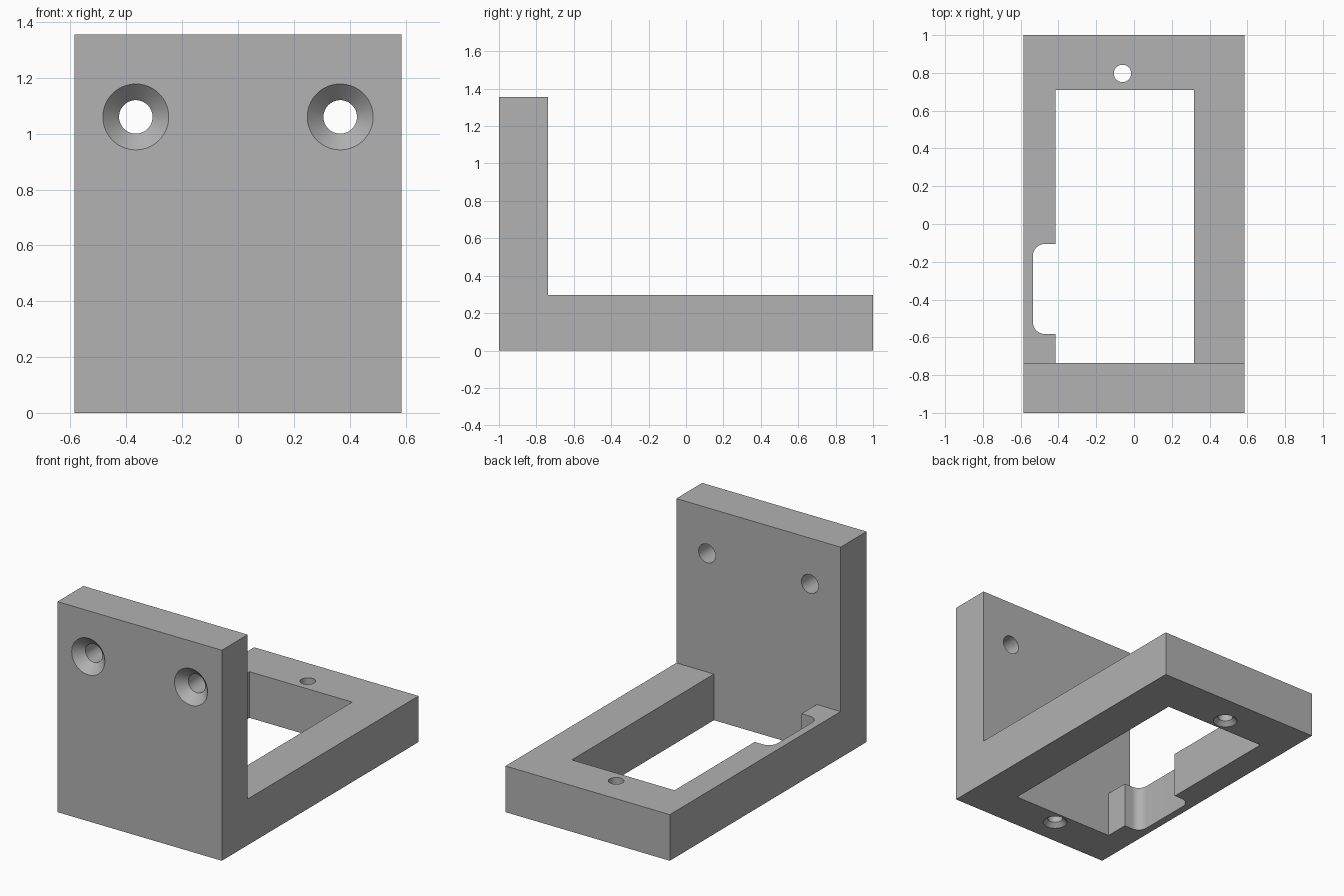
import bpy, bmesh, math
from mathutils import Matrix, Vector

if "Cube" in bpy.data.objects:
    bpy.data.objects.remove(bpy.data.objects["Cube"], do_unlink=True)

HALF_W, HALF_L = 0.585, 1.0
BASE_H, WALL_H, WALL_Y = 0.297, 1.355, -0.737

grey = bpy.data.materials.new("plain grey")
grey.use_nodes = True
colour = (0.445, 0.445, 0.445, 1)
grey.diffuse_color = colour
grey.node_tree.nodes["Principled BSDF"].inputs["Base Color"].default_value = colour


def prism(name, points, direction):
    """Extrude a closed outline of 3D points along a direction."""
    bm = bmesh.new()
    face = bm.faces.new([bm.verts.new(p) for p in points])
    new = bmesh.ops.extrude_face_region(bm, geom=[face])["geom"]
    verts = [g for g in new if isinstance(g, bmesh.types.BMVert)]
    bmesh.ops.translate(bm, verts=verts, vec=direction)
    return finish(name, bm)


def finish(name, bm):
    bmesh.ops.recalc_face_normals(bm, faces=bm.faces)
    mesh = bpy.data.meshes.new(name)
    bm.to_mesh(mesh)
    bm.free()
    mesh.materials.append(grey)
    obj = bpy.data.objects.new(name, mesh)
    bpy.context.collection.objects.link(obj)
    return obj


def screw_hole(name, mouth, axis, radius, head, depth):
    """Cutter for a countersunk hole: a lathed profile with its mouth on a face."""
    eps = 0.02
    profile = [(0, -eps), (head + eps, -eps), (radius, head - radius),
               (radius, depth), (0, depth)]
    bm = bmesh.new()
    verts = [bm.verts.new((r, 0, z)) for r, z in profile]
    edges = [bm.edges.new(pair) for pair in zip(verts, verts[1:])]
    bmesh.ops.spin(bm, geom=verts + edges, cent=(0, 0, 0), axis=(0, 0, 1),
                   angle=math.tau, steps=64)
    bmesh.ops.remove_doubles(bm, verts=bm.verts, dist=1e-5)
    turn = Vector((0, 0, 1)).rotation_difference(Vector(axis)).to_matrix().to_4x4()
    bmesh.ops.transform(bm, matrix=Matrix.Translation(mouth) @ turn, verts=bm.verts)
    return finish(name, bm)


# L-shaped body
outline = [(-HALF_L, 0), (HALF_L, 0), (HALF_L, BASE_H),
           (WALL_Y, BASE_H), (WALL_Y, WALL_H), (-HALF_L, WALL_H)]
bracket = prism("mounting_bracket", [(-HALF_W, y, z) for y, z in outline],
                (2 * HALF_W, 0, 0))

# Window with a round-cornered cable notch on one side
left, right, back = -0.415, 0.317, 0.709
notch_x, notch_front, notch_back, r = -0.535, -0.582, -0.106, 0.062
window = [(left, WALL_Y), (right, WALL_Y), (right, back), (left, back),
          (left, notch_back)]
for cy, start in ((notch_back - r, 0.5), (notch_front + r, 1.0)):
    for i in range(13):
        a = math.pi * (start + i / 24)
        window.append((notch_x + r + r * math.cos(a), cy + r * math.sin(a)))
window.append((left, notch_front))
cutters = [prism("window_cutter", [(x, y, -0.1) for x, y in window],
                 (0, 0, BASE_H + 0.2))]

# Two wall screw holes, and two smaller ones from below (the front one is blind)
for side in (-1, 1):
    cutters.append(screw_hole("wall_hole_cutter", (side * 0.366, -HALF_L, 1.06),
                              (0, 1, 0), 0.06, 0.118, 0.4))
for y, depth in ((0.797, 0.4), (-0.825, BASE_H)):
    cutters.append(screw_hole("base_hole_cutter", (-0.061, y, 0),
                              (0, 0, 1), 0.046, 0.073, depth))

# Cut the openings and discard the cutters
bpy.context.view_layer.objects.active = bracket
for cutter in cutters:
    cutter.hide_render = True
    mod = bracket.modifiers.new("cut", 'BOOLEAN')
    mod.operation, mod.solver, mod.object = 'DIFFERENCE', 'EXACT', cutter
    bpy.ops.object.modifier_apply(modifier=mod.name)
    bpy.data.objects.remove(cutter, do_unlink=True)

bpy.ops.object.select_all(action='DESELECT')
bracket.select_set(True)
bpy.ops.object.shade_smooth_by_angle(angle=math.radians(30))
